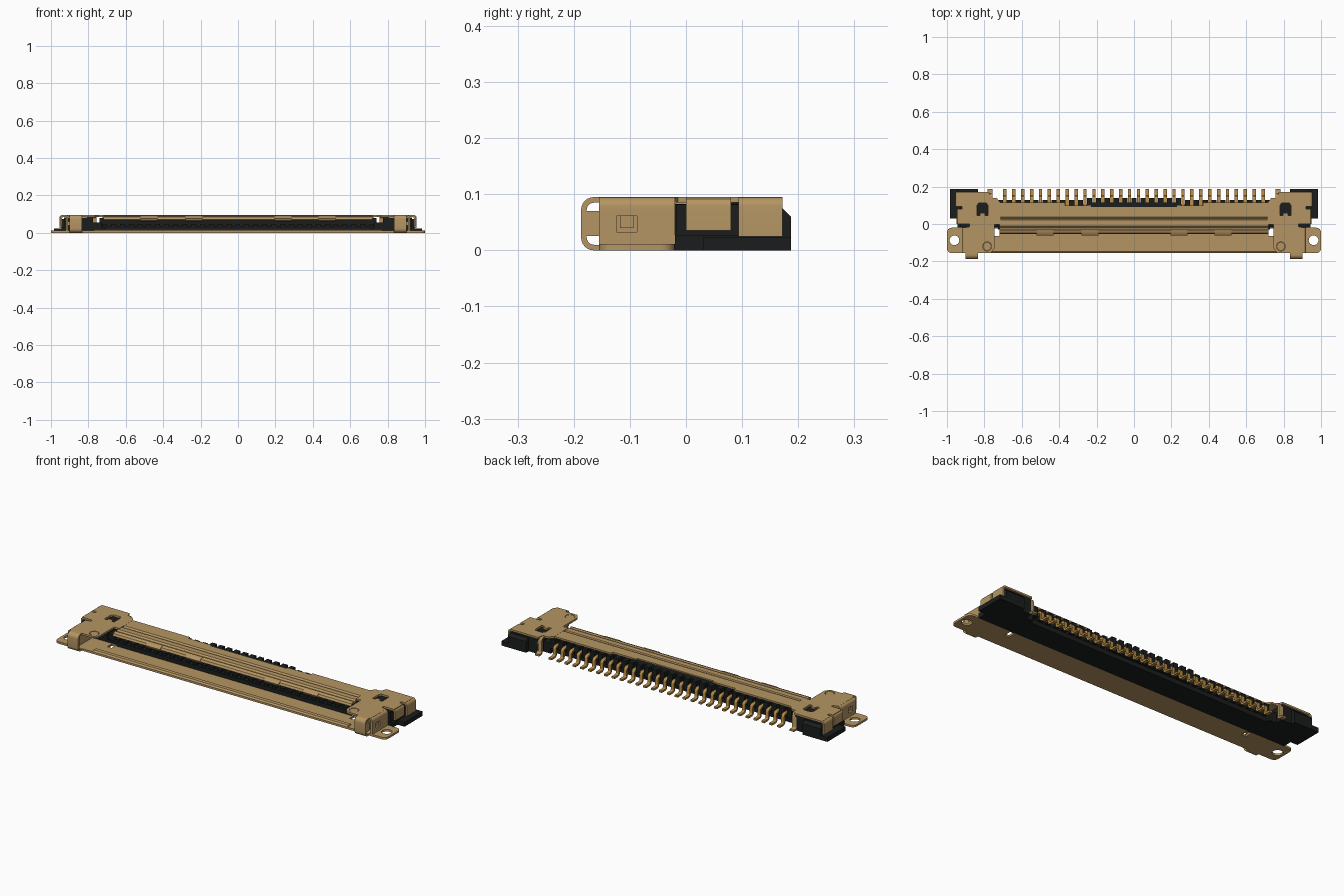
import bpy, bmesh, math
from mathutils import Vector

if "Cube" in bpy.data.objects:
    bpy.data.objects.remove(bpy.data.objects["Cube"])


def material(name, rgb):
    m = bpy.data.materials.new(name)
    m.diffuse_color = (*rgb, 1)
    m.use_nodes = True
    m.node_tree.nodes["Principled BSDF"].inputs["Base Color"].default_value = m.diffuse_color
    return m


TAN = material("tan plated metal", (0.46, 0.30, 0.125))
BLACK = material("black plastic", (0.011, 0.012, 0.012))
GOLD = material("gold contact", (0.47, 0.26, 0.06))


def finish(ob, mat, mirror=False):
    ob.data.materials.clear()
    ob.data.materials.append(mat)
    bpy.ops.object.select_all(action='DESELECT')
    ob.select_set(True)
    bpy.context.view_layer.objects.active = ob
    bpy.ops.object.shade_smooth_by_angle(angle=math.radians(35))
    if mirror:
        ob.modifiers.new("mirror", 'MIRROR')
    return ob


def prism(name, loops, axis, a, b, mat, mirror=False, copies=(0,)):
    """Fill 2D loops (later ones are holes) and extrude from a to b along axis."""
    cu = bpy.data.curves.new(name, 'CURVE')
    cu.dimensions = '2D'
    cu.fill_mode = 'BOTH'
    cu.extrude = (b - a) / 2
    for pts in loops:
        s = cu.splines.new('POLY')
        s.points.add(len(pts) - 1)
        for p, q in zip(s.points, pts):
            p.co = (q[0], q[1], 0, 1)
        s.use_cyclic_u = True
    tmp = bpy.data.objects.new(name + "_curve", cu)
    bpy.context.collection.objects.link(tmp)
    bpy.context.view_layer.update()
    dg = bpy.context.evaluated_depsgraph_get()
    src = bpy.data.meshes.new_from_object(tmp.evaluated_get(dg))
    bpy.data.objects.remove(tmp)
    bm = bmesh.new()
    for dx in copies:
        n = len(bm.verts)
        bm.from_mesh(src)
        bm.verts.ensure_lookup_table()
        for v in bm.verts[n:]:
            u, w, t = v.co
            t += (a + b) / 2
            v.co = {'x': (t, u, w), 'y': (u, t, w), 'z': (u, w, t)}[axis]
            v.co.x += dx
    bmesh.ops.remove_doubles(bm, verts=bm.verts, dist=1e-5)
    bmesh.ops.recalc_face_normals(bm, faces=bm.faces)
    me = bpy.data.meshes.new(name)
    bm.to_mesh(me)
    ob = bpy.data.objects.new(name, me)
    bpy.context.collection.objects.link(ob)
    return finish(ob, mat, mirror)


def boxes(name, items, mat, mirror=False):
    """One object from (x0, x1, y0, y1, z0, z1) boxes."""
    bm = bmesh.new()
    for x0, x1, y0, y1, z0, z1 in items:
        r = bmesh.ops.create_cube(bm, size=1)
        for v in r['verts']:
            v.co = ((x0 + x1) / 2 + v.co.x * (x1 - x0),
                    (y0 + y1) / 2 + v.co.y * (y1 - y0),
                    (z0 + z1) / 2 + v.co.z * (z1 - z0))
    me = bpy.data.meshes.new(name)
    bm.to_mesh(me)
    ob = bpy.data.objects.new(name, me)
    bpy.context.collection.objects.link(ob)
    return finish(ob, mat, mirror)


def rect(x0, y0, x1, y1):
    return [(x0, y0), (x1, y0), (x1, y1), (x0, y1)]


def arc(cx, cy, r, a0, a1, n=6):
    return [(cx + r * math.cos(math.radians(a0 + (a1 - a0) * i / n)),
             cy + r * math.sin(math.radians(a0 + (a1 - a0) * i / n))) for i in range(n + 1)]


def circle(cx, cy, r):
    return arc(cx, cy, r, 0, 345, 23)


def sheet(path, t):
    """Closed outline of a bent sheet of thickness t, centred on the path."""
    p = [Vector(q) for q in path]
    left, right = [], []
    for i, q in enumerate(p):
        d0 = (q - p[max(i - 1, 0)]) if i else p[1] - q
        d1 = (p[i + 1] - q) if i < len(p) - 1 else d0
        n0, n1 = [Vector((-d.y, d.x)).normalized() for d in (d0, d1)]
        m = (n0 + n1) / (1 + n0.dot(n1)) * (t / 2)
        left.append(tuple(q + m))
        right.append(tuple(q - m))
    return left + right[::-1]


# bottom metal plate with screw tabs and side windows
half = ([(0.745, -0.155)] + arc(0.975, -0.13, 0.025, -90, 0)
        + arc(0.975, -0.045, 0.025, 0, 90) + [(0.92, -0.02)])
outline = half + [(-x, y) for x, y in half[::-1]]
holes = [circle(s * 0.96, -0.087, 0.026) for s in (-1, 1)]
holes += [rect(s * 0.732 - 0.013, -0.065, s * 0.732 + 0.013, -0.024) for s in (-1, 1)]
prism("bottom_plate", [outline] + holes, 'z', 0, 0.011, TAN)
prism("front_lip", [sheet([(-0.125, 0.014), (-0.145, 0.014), (-0.151, 0.009), (-0.151, 0.002)], 0.008)],
      'x', -0.77, 0.77, TAN)

# long top bar, stepped down towards the mouth
bar = [(0.09, 0.09), (0.04, 0.09), (0.032, 0.083), (0.022, 0.083), (0.018, 0.088),
       (-0.008, 0.088), (-0.016, 0.08), (-0.028, 0.08), (-0.033, 0.085), (-0.045, 0.08), (-0.05, 0.07)]
prism("top_bar", [sheet(bar, 0.009)], 'x', -0.72, 0.72, TAN)
boxes("top_bar_rear_tabs", [(0.23, 0.37, 0.085, 0.1, 0.0855, 0.0945),
                            (0.37, 0.73, 0.085, 0.115, 0.0855, 0.0945)], TAN, True)

# sprung tabs hanging in the mouth
prism("mouth_tabs", [sheet([(-0.03, 0.086), (-0.045, 0.084), (-0.056, 0.076), (-0.052, 0.068), (-0.035, 0.064)], 0.007)],
      'x', -0.045, 0.045, TAN, copies=(-0.475, -0.235, 0.24, 0.475))

# ears with forward arms, latch windows and round punch marks
ear = [(0.715, -0.003), (0.715, 0.115), (0.735, 0.14), (0.765, 0.14), (0.775, 0.172), (0.943, 0.172),
       (0.943, 0.094), (0.92, 0.094), (0.92, 0.08), (0.943, 0.08), (0.943, 0.0), (0.88, 0.0),
       (0.88, -0.014), (0.908, -0.02), (0.908, -0.155), (0.765, -0.155), (0.746, -0.13), (0.746, -0.003)]
latch = [(0.78, 0.045), (0.797, 0.045), (0.797, 0.06), (0.823, 0.06), (0.823, 0.045), (0.84, 0.045),
         (0.84, 0.1), (0.83, 0.112), (0.79, 0.112), (0.78, 0.1)]
prism("ear_plate", [ear, latch, circle(0.785, -0.12, 0.024)], 'z', 0.085, 0.095, TAN, True)
prism("punch_mark", [circle(0.785, -0.12, 0.022)], 'z', 0.083, 0.094, TAN, True)


# side walls folded down from the ears and arms
def folded(x, z0):
    return sheet([(x, z0)] + arc(x - 0.012, 0.078, 0.012, 0, 90) + [(x - 0.02, 0.09)], 0.01)


prism("rear_side_wall", [folded(0.95, 0.025)], 'y', 0.094, 0.172, TAN, True)
prism("middle_side_wall", [folded(0.945, 0.035)], 'y', 0.0, 0.08, TAN, True)
prism("arm_bend", [folded(0.915, 0.07)], 'y', -0.155, -0.02, TAN, True)
prism("arm_side_wall", [rect(-0.155, 0, -0.02, 0.073), rect(-0.124, 0.033, -0.087, 0.061)],
      'x', 0.91, 0.92, TAN, True)
boxes("side_latch", [(0.9, 0.914, -0.118, -0.094, 0.04, 0.061)], TAN, True)

# curled front ends of the arms
curl = ([(-0.15, 0.09)] + arc(-0.164, 0.072, 0.018, 90, 180)
        + arc(-0.164, 0.023, 0.018, 180, 270) + [(-0.15, 0.005)])
prism("arm_curl", [sheet(curl, 0.01)], 'x', 0.835, 0.9, TAN, True)
boxes("arm_inner_flap", [(0.87, 0.9, -0.178, -0.15, 0.026, 0.07),
                         (0.865, 0.875, -0.155, -0.03, 0.011, 0.088)], TAN, True)

# black housing: floor, rear wall and mouth
boxes("housing", [(-0.9, 0.9, -0.02, 0.105, 0, 0.025),
                  (-0.74, 0.74, 0.025, 0.1, 0.01, 0.08),
                  (-0.71, 0.71, -0.035, 0.03, 0.012, 0.034),
                  (-0.23, 0.23, 0.08, 0.115, 0.03, 0.088)], BLACK)
boxes("housing_ends", [(0.775, 0.91, -0.02, 0.165, 0, 0.083),
                       (0.73, 0.78, -0.015, 0.125, 0, 0.055),
                       (0.9, 0.943, -0.02, 0.165, 0, 0.027),
                       (0.9, 0.93, -0.018, 0.165, 0.02, 0.082)], BLACK, True)
prism("rear_wing", [[(0.1, 0), (0.187, 0), (0.187, 0.06), (0.172, 0.075), (0.1, 0.075)]],
      'x', 0.835, 0.944, BLACK, True)
prism("wing_foot", [rect(0.9, 0.03, 0.985, 0.187)], 'z', 0, 0.024, BLACK, True)

# comb ribs in the mouth and at the back, between the contacts
PITCH = 0.0476
pins = [(i - 14.5) * PITCH for i in range(30)]
gaps = [(i - 15) * PITCH for i in range(31)]
boxes("mouth_ribs", [(x - 0.012, x + 0.012, -0.03, 0.03, 0.03, 0.046) for x in gaps], BLACK)
boxes("rear_comb", [(x - 0.014, x + 0.014, 0.09, 0.138 if abs(x) < 0.24 else 0.128, 0.03,
                     0.088 if abs(x) < 0.24 else 0.082) for x in gaps], BLACK)

# thirty bent solder contacts
tail = ([(0.085, 0.055)] + arc(0.134, 0.043, 0.012, 90, 0, 4)
        + arc(0.158, 0.017, 0.012, 180, 270, 4) + [(0.187, 0.005)])
prism("contacts", [sheet(tail, 0.01)], 'x', -0.009, 0.009, GOLD, copies=pins)

# shell solder feet beside the contact row
foot = ([(0.12, 0.088)] + arc(0.145, 0.073, 0.015, 90, 0, 4)
        + arc(0.172, 0.017, 0.012, 180, 270, 4) + [(0.187, 0.005)])
prism("shell_foot", [sheet(foot, 0.01)], 'x', 0.757, 0.783, TAN, True)
